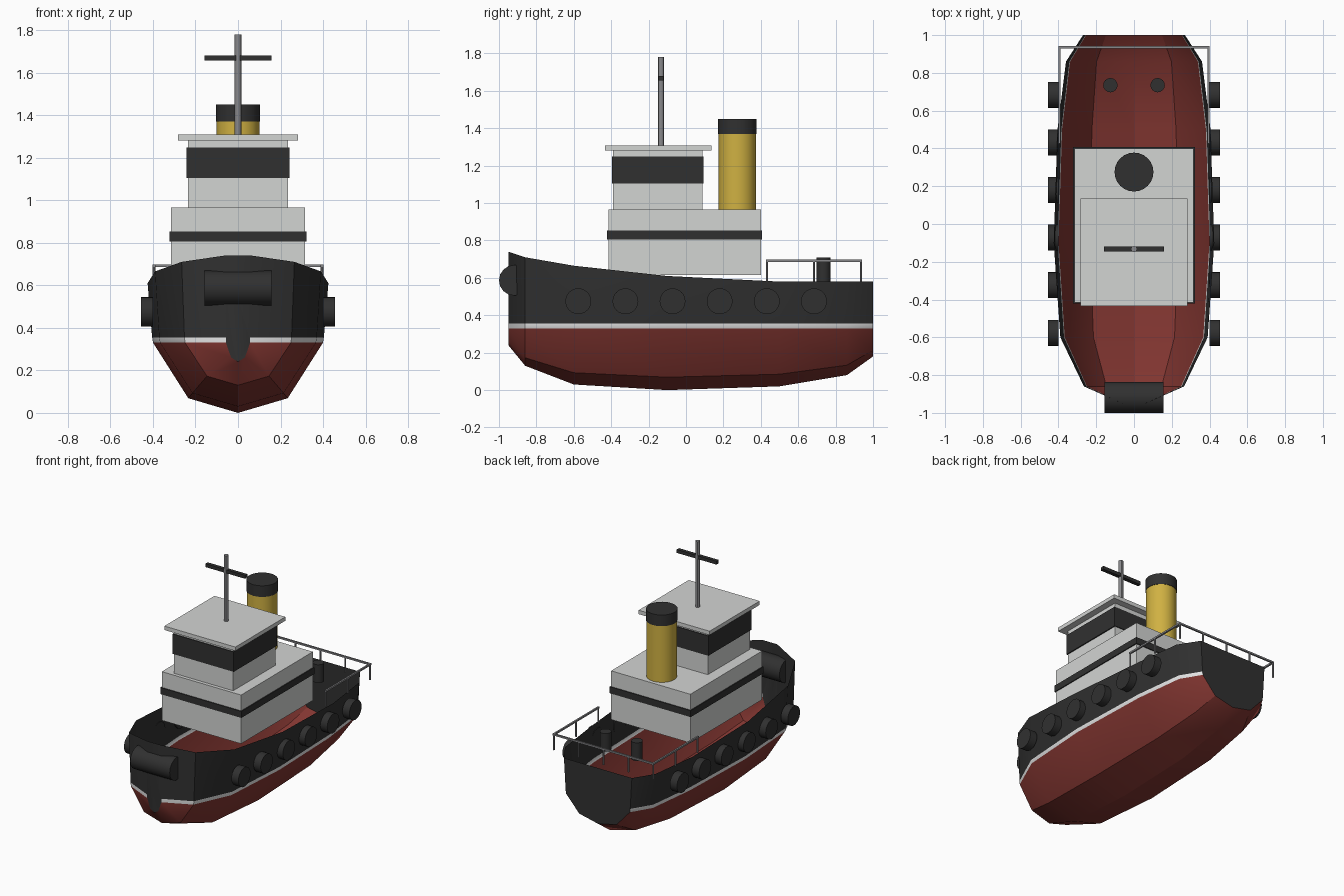
import bpy, bmesh
from math import radians, pi
from mathutils import Matrix

if "Cube" in bpy.data.objects:
    bpy.data.objects.remove(bpy.data.objects["Cube"])


def material(name, r, g, b):
    m = bpy.data.materials.new(name)
    m.use_nodes = True
    m.diffuse_color = (r, g, b, 1)
    m.node_tree.nodes["Principled BSDF"].inputs["Base Color"].default_value = (r, g, b, 1)
    return m


BLACK = material("black", .03, .03, .03)
RED = material("hull red", .22, .036, .03)
WHITE = material("stripe white", .8, .8, .8)
PAINT = material("cabin white", .65, .66, .65)
YELLOW = material("funnel yellow", .63, .44, .055)
GREY = material("mast grey", .25, .25, .26)


def finish(name, bm, *mats):
    mesh = bpy.data.meshes.new(name)
    bm.to_mesh(mesh)
    bm.free()
    for m in mats:
        mesh.materials.append(m)
    ob = bpy.data.objects.new(name, mesh)
    bpy.context.collection.objects.link(ob)
    bpy.ops.object.select_all(action='DESELECT')
    ob.select_set(True)
    bpy.context.view_layer.objects.active = ob
    bpy.ops.object.shade_smooth_by_angle(angle=radians(30))
    return ob


def box(name, mat, x, y, z):
    """Box from (low, high) ranges on each axis."""
    bm = bmesh.new()
    centre = [(a + b) / 2 for a, b in (x, y, z)]
    size = [b - a for a, b in (x, y, z)]
    bmesh.ops.create_cube(bm, size=1, matrix=Matrix.Translation(centre) @ Matrix.Diagonal((*size, 1)))
    return finish(name, bm, mat)


def cylinder(name, mat, centre, radius, length, axis='Z', sides=24):
    bm = bmesh.new()
    turn = Matrix.Rotation(pi / 2, 4, 'Y') if axis == 'X' else Matrix()
    bmesh.ops.create_cone(bm, cap_ends=True, segments=sides, radius1=radius, radius2=radius,
                          depth=length, matrix=Matrix.Translation(centre) @ turn)
    return finish(name, bm, mat)


# Hull: open shell lofted through stations (y, half width, sheer height, keel height)
stations = [(-.95, .06, .74, .24), (-.86, .265, .71, .13), (-.6, .39, .665, .03),
            (-.1, .425, .61, 0), (.5, .405, .58, .02), (.86, .36, .58, .08), (1, .27, .58, .18)]
bm = bmesh.new()
rings = []
for y, w, sheer, keel in stations:
    chine = keel + .2 * (.345 - keel)
    half = [(w, sheer), (w * .95, .355), (w * .94, .33), (w * .55, chine)]
    outline = half + [(0, keel)] + [(-x, z) for x, z in reversed(half)]
    rings.append([bm.verts.new((x, y, z)) for x, z in outline])
strakes = [0, 1, 2, 2, 2, 2, 1, 0]
for a, b in zip(rings, rings[1:]):
    for i, strake in enumerate(strakes):
        f = bm.faces.new((a[i], b[i], b[i + 1], a[i + 1]))
        f.material_index = strake
bm.faces.new(rings[0])
bm.faces.new(rings[-1][::-1])
bmesh.ops.recalc_face_normals(bm, faces=bm.faces)
finish("hull", bm, BLACK, WHITE, RED)

# Deckhouse and wheelhouse
box("deckhouse", PAINT, (-.315, .315), (-.415, .4), (.615, .965))
box("deckhouse_band", BLACK, (-.322, .322), (-.422, .407), (.805, .852))
box("wheelhouse", PAINT, (-.235, .235), (-.39, .088), (.965, 1.28))
box("wheelhouse_windows", BLACK, (-.243, .243), (-.396, .094), (1.105, 1.248))
box("wheelhouse_roof", PAINT, (-.282, .282), (-.433, .135), (1.28, 1.308))

# Mast and funnel
cylinder("mast", GREY, (0, -.133, 1.543), .016, .474, sides=12)
box("mast_yard", BLACK, (-.158, .158), (-.146, -.12), (1.656, 1.68))
cylinder("funnel", YELLOW, (0, .275, 1.168), .1, .406)
cylinder("funnel_cap", BLACK, (0, .275, 1.41), .103, .08)

# Fenders
cylinder("bow_fender", BLACK, (0, -.918, .587), .082, .314, 'X', 16)
for side, label in ((1, "left"), (-1, "right")):
    for i in range(6):
        cylinder(f"{label}_fender_{i + 1}", BLACK, (side * .427, -.576 + i * .252, .475),
                 .069, .056, 'X')
    cylinder(f"{label}_bollard", BLACK, (side * .125, .735, .645), .038, .13, sides=16)

    # Side rails
    box(f"{label}_rail", GREY, (side * .395 - .006, side * .395 + .006), (.427, .942), (.686, .698))
    for i, y in enumerate((.433, .684, .936)):
        cylinder(f"{label}_rail_post_{i + 1}", GREY, (side * .395, y, .637), .006, .114, sides=8)

# Stern rail
box("stern_rail", GREY, (-.401, .401), (.93, .942), (.686, .698))
for i in range(3):
    cylinder(f"stern_rail_post_{i + 1}", GREY, ((i - 1) * .1975, .936, .637), .006, .114, sides=8)
